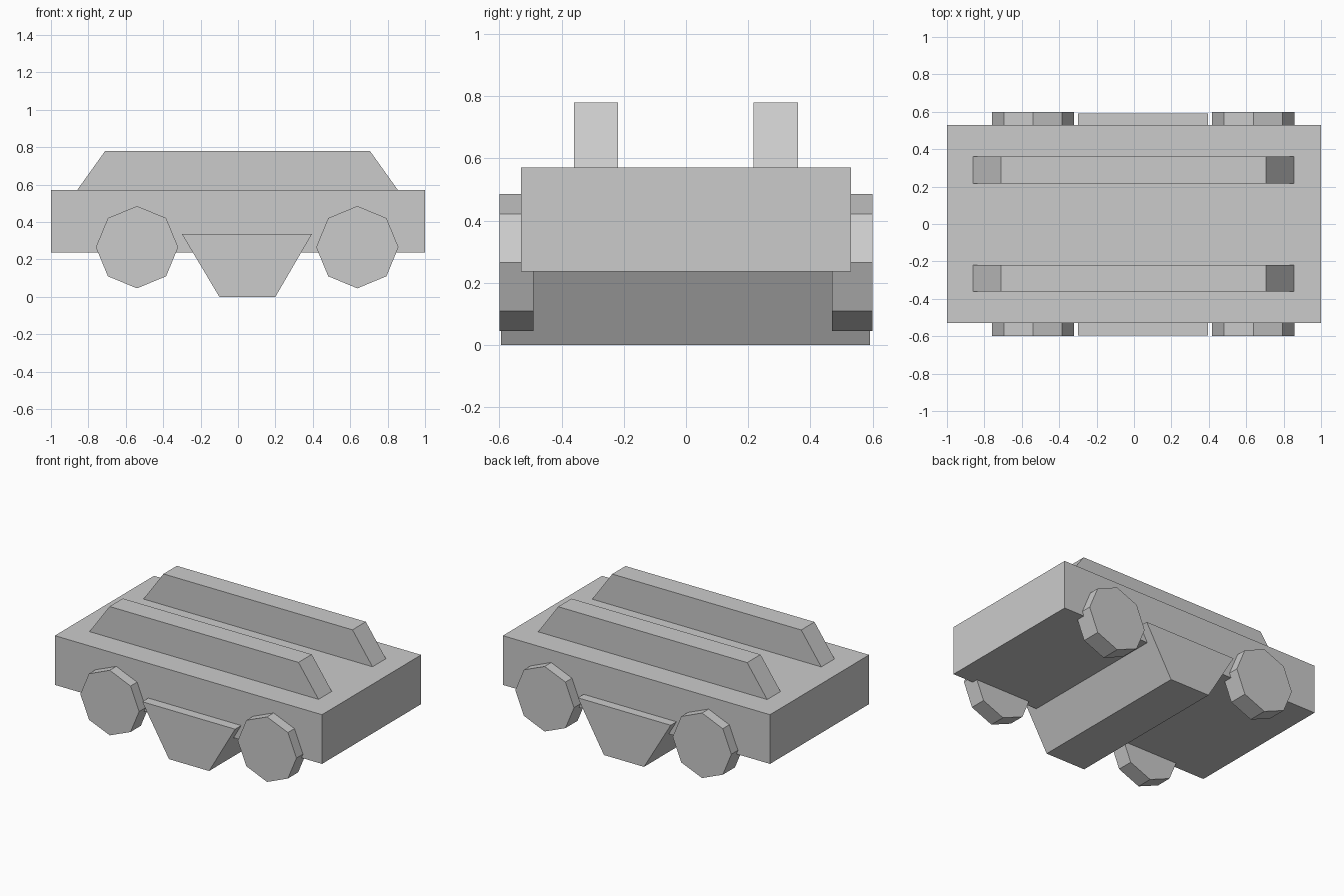
import bpy
import bmesh
from math import cos, sin, pi

cube = bpy.data.objects.get("Cube")
if cube:
    bpy.data.objects.remove(cube, do_unlink=True)

# One plain grey for every part
grey = bpy.data.materials.new("plain_grey")
grey.use_nodes = True
colour = (0.6, 0.6, 0.6, 1)
grey.diffuse_color = colour
grey.node_tree.nodes["Principled BSDF"].inputs["Base Color"].default_value = colour


def prism(name, profile, y_min, y_max):
    """Extrude an (x, z) profile along y into a closed solid."""
    bm = bmesh.new()
    face = bm.faces.new([bm.verts.new((x, y_min, z)) for x, z in profile])
    side = bmesh.ops.extrude_face_region(bm, geom=[face], use_keep_orig=True)
    verts = [v for v in side["geom"] if isinstance(v, bmesh.types.BMVert)]
    bmesh.ops.translate(bm, verts=verts, vec=(0, y_max - y_min, 0))
    bmesh.ops.recalc_face_normals(bm, faces=bm.faces)
    mesh = bpy.data.meshes.new(name)
    bm.to_mesh(mesh)
    bm.free()
    mesh.materials.append(grey)
    obj = bpy.data.objects.new(name, mesh)
    bpy.context.collection.objects.link(obj)
    return obj


def octagon(cx, cz, radius):
    return [(cx + radius * cos(i * pi / 4), cz + radius * sin(i * pi / 4))
            for i in range(8)]


# Main slab body
prism("body", [(-1, 0.237), (1, 0.237), (1, 0.57), (-1, 0.57)], -0.53, 0.53)

# Tapered trough slung across the underside
prism("under_trough", [(-0.1, 0), (0.2, 0), (0.395, 0.335), (-0.3, 0.335)],
      -0.595, 0.592)

# Two roof rails with sloped ends
rail = [(-0.86, 0.57), (0.855, 0.57), (0.705, 0.78), (-0.71, 0.78)]
for name, y0, y1 in (("front_rail", -0.36, -0.218), ("back_rail", 0.217, 0.36)):
    prism(name, rail, y0, y1)

# Eight-sided wheels
for end, x in (("right", -0.54), ("left", 0.638)):
    for side, y0, y1 in (("front", -0.6, -0.49), ("back", 0.47, 0.6)):
        prism(f"{side}_{end}_wheel", octagon(x, 0.265, 0.22), y0, y1)
